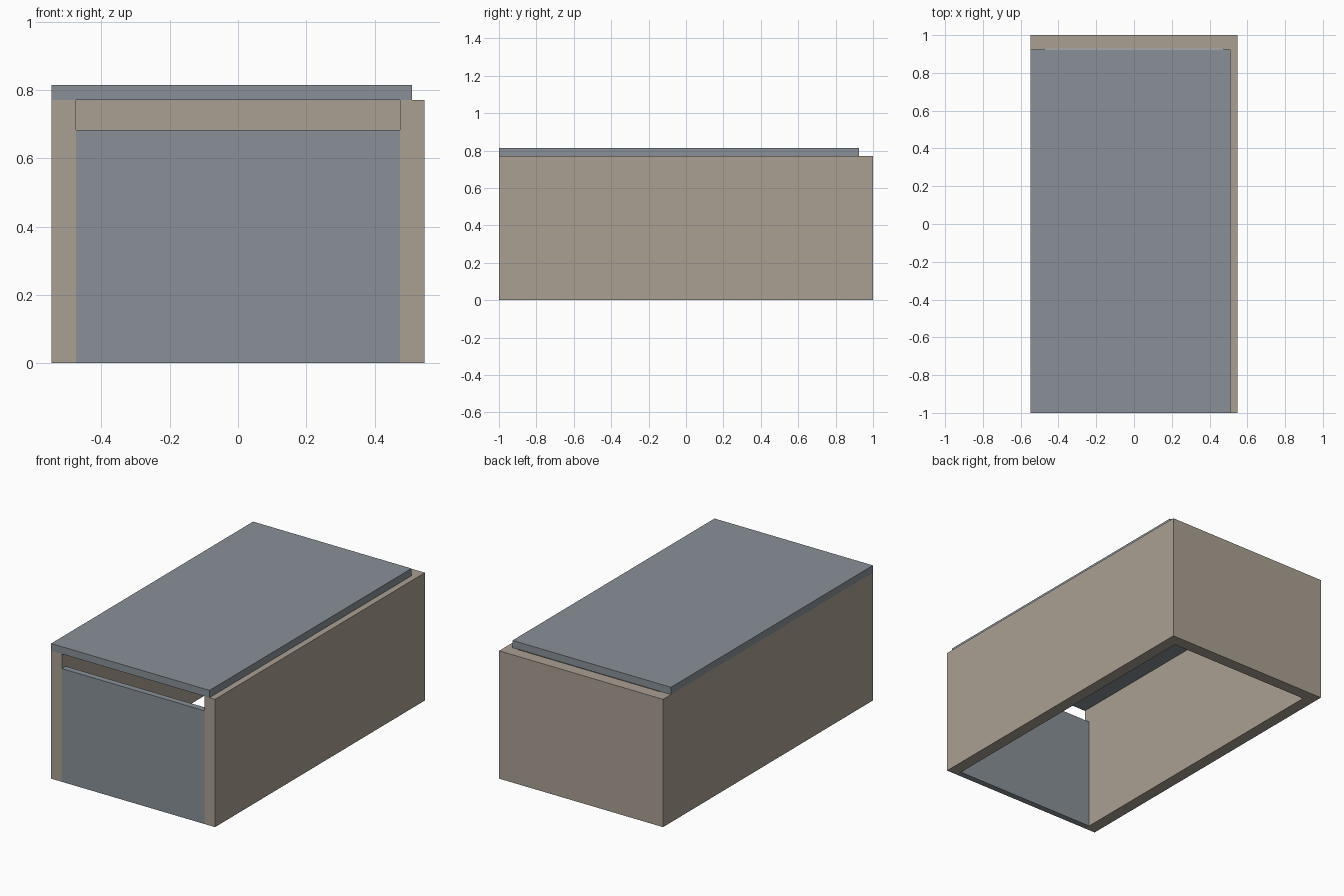
import bpy, bmesh

if "Cube" in bpy.data.objects:
    bpy.data.objects.remove(bpy.data.objects["Cube"])


def material(name, rgb):
    mat = bpy.data.materials.new(name)
    mat.diffuse_color = (*rgb, 1.0)
    mat.use_nodes = True
    mat.node_tree.nodes["Principled BSDF"].inputs["Base Color"].default_value = mat.diffuse_color
    return mat


def prism(name, outline, z0, z1, mat):
    """Extrude a flat plan outline from z0 up to z1."""
    bm = bmesh.new()
    base = bm.faces.new([bm.verts.new((x, y, z0)) for x, y in outline])
    top = bmesh.ops.extrude_face_region(bm, geom=[base])["geom"]
    verts = [v for v in top if isinstance(v, bmesh.types.BMVert)]
    bmesh.ops.translate(bm, verts=verts, vec=(0, 0, z1 - z0))
    bmesh.ops.recalc_face_normals(bm, faces=bm.faces)
    mesh = bpy.data.meshes.new(name)
    bm.to_mesh(mesh)
    bm.free()
    mesh.materials.append(mat)
    obj = bpy.data.objects.new(name, mesh)
    bpy.context.collection.objects.link(obj)
    return obj


def rect(x0, x1, y0, y1):
    return [(x0, y0), (x1, y0), (x1, y1), (x0, y1)]


tan = material("warm tan", (0.40, 0.35, 0.29))
slate = material("slate grey", (0.25, 0.28, 0.31))

W, WALL = 0.547, 0.072      # outer half width, wall thickness
IN = W - WALL               # inner half width
HEIGHT = 0.771

# Side and back walls: a U in plan, open underneath
prism("walls", [(-W, -1), (-IN, -1), (-IN, 1 - WALL), (IN, 1 - WALL),
                (IN, -1), (W, -1), (W, 1), (-W, 1)], 0, HEIGHT, tan)

# Front panel, stopping short of the lid to leave a slot
prism("front_panel", rect(-IN, IN, -1, -0.963), 0, 0.683, slate)

# Lid, set in from the right and back edges
prism("lid", rect(-W, 0.51, -1, 0.925), HEIGHT, 0.815, slate)
